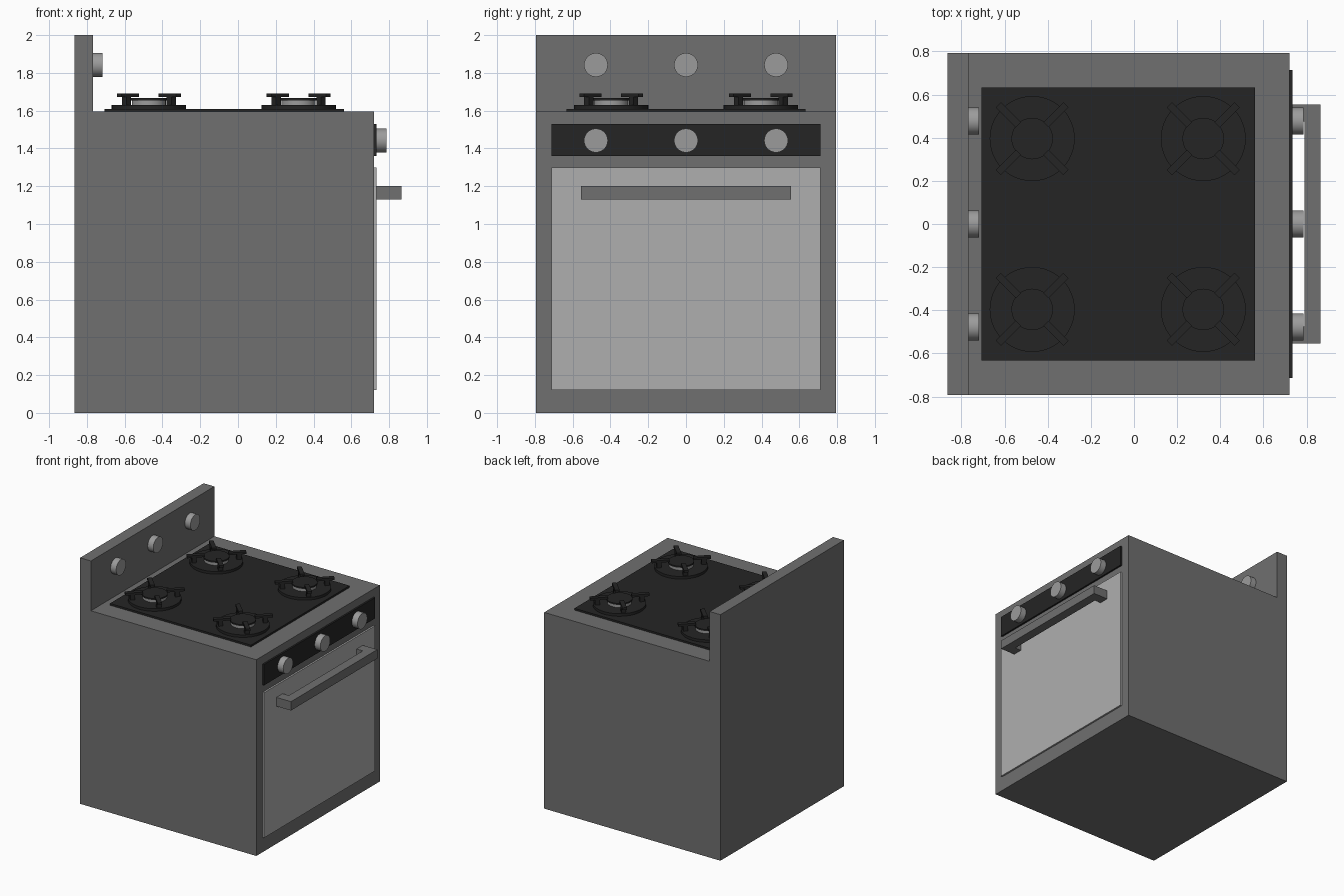
import bpy, bmesh, math
from mathutils import Matrix, Vector

if "Cube" in bpy.data.objects:
    bpy.data.objects.remove(bpy.data.objects["Cube"])


def material(name, v):
    m = bpy.data.materials.new(name)
    m.diffuse_color = (v, v, v, 1)
    m.use_nodes = True
    m.node_tree.nodes["Principled BSDF"].inputs["Base Color"].default_value = m.diffuse_color
    return m


STEEL = material("dark_steel", 0.16)
BLACK = material("black_enamel", 0.018)
DOOR = material("door_grey", 0.43)
METAL = material("knob_metal", 0.33)


def finish(name, bm, mat, smooth=False):
    bmesh.ops.recalc_face_normals(bm, faces=bm.faces)
    me = bpy.data.meshes.new(name)
    bm.to_mesh(me)
    bm.free()
    me.materials.append(mat)
    ob = bpy.data.objects.new(name, me)
    bpy.context.collection.objects.link(ob)
    if smooth:
        bpy.ops.object.select_all(action='DESELECT')
        ob.select_set(True)
        bpy.context.view_layer.objects.active = ob
        bpy.ops.object.shade_smooth_by_angle(angle=math.radians(35))
    return ob


def add_box(bm, lo, hi, rot=None):
    lo, hi = Vector(lo), Vector(hi)
    m = Matrix.Translation((lo + hi) / 2) @ Matrix.Diagonal((*(hi - lo), 1))
    bmesh.ops.create_cube(bm, size=1, matrix=(rot @ m) if rot else m)


def box(name, lo, hi, mat):
    bm = bmesh.new()
    add_box(bm, lo, hi)
    return finish(name, bm, mat)


def extrude_y(name, profile, half, mat):
    # x-z outline extruded symmetrically along y
    bm = bmesh.new()
    f = bm.faces.new([bm.verts.new((x, -half, z)) for x, z in profile])
    ext = bmesh.ops.extrude_face_region(bm, geom=[f])
    vs = [g for g in ext["geom"] if isinstance(g, bmesh.types.BMVert)]
    bmesh.ops.translate(bm, verts=vs, vec=(0, 2 * half, 0))
    return finish(name, bm, mat)


def cylinder(name, centre, r, depth, mat, axis='Z', segs=48):
    bm = bmesh.new()
    m = Matrix.Translation(centre)
    if axis == 'X':
        m = m @ Matrix.Rotation(math.pi / 2, 4, 'Y')
    bmesh.ops.create_cone(bm, cap_ends=True, segments=segs, radius1=r,
                          radius2=r, depth=depth, matrix=m)
    return finish(name, bm, mat, True)


# Cabinet with raised back panel
extrude_y("cabinet", [(-0.865, 0), (0.72, 0), (0.72, 1.595), (-0.768, 1.595),
                      (-0.768, 2.0), (-0.865, 2.0)], 0.793, STEEL)

# Cooktop, control panel and oven door
box("cooktop", (-0.708, -0.633, 1.59), (0.56, 0.633, 1.61), BLACK)
box("control_panel", (0.71, -0.713, 1.36), (0.734, 0.713, 1.53), BLACK)
box("oven_door", (0.71, -0.713, 0.12), (0.734, 0.713, 1.30), DOOR)

# Door handle: bar with two end brackets
bm = bmesh.new()
y, b = 0.555, 0.475
outline = [(0.73, -y), (0.865, -y), (0.865, y), (0.73, y),
           (0.73, b), (0.79, b), (0.79, -b), (0.73, -b)]
f = bm.faces.new([bm.verts.new((px, py, 1.13)) for px, py in outline])
ext = bmesh.ops.extrude_face_region(bm, geom=[f])
bmesh.ops.translate(bm, vec=(0, 0, 0.072),
                    verts=[g for g in ext["geom"] if isinstance(g, bmesh.types.BMVert)])
finish("door_handle", bm, STEEL)

# Knobs on the control panel and the back panel
for i, ky in enumerate((-0.477, 0, 0.477)):
    cylinder(f"front_knob_{i + 1}", (0.757, ky, 1.442), 0.063, 0.056, METAL, 'X')
    cylinder(f"back_knob_{i + 1}", (-0.744, ky, 1.842), 0.063, 0.052, METAL, 'X')

# Four burners, each with base plate, head, cap and four pan supports
n = 0
for bx in (-0.472, 0.321):
    for by in (-0.396, 0.396):
        n += 1
        cylinder(f"burner_plate_{n}", (bx, by, 1.619), 0.197, 0.024, BLACK)
        cylinder(f"burner_head_{n}", (bx, by, 1.643), 0.09, 0.03, METAL)
        cylinder(f"burner_cap_{n}", (bx, by, 1.661), 0.096, 0.012, BLACK)
        bm = bmesh.new()
        for k in range(4):
            rot = Matrix.Translation((bx, by, 0)) @ Matrix.Rotation(
                math.radians(45 + 90 * k), 4, 'Z')
            add_box(bm, (0.09, -0.017, 1.672), (0.222, 0.017, 1.69), rot)
            add_box(bm, (0.15, -0.017, 1.625), (0.185, 0.017, 1.68), rot)
        finish(f"pan_support_{n}", bm, BLACK)
